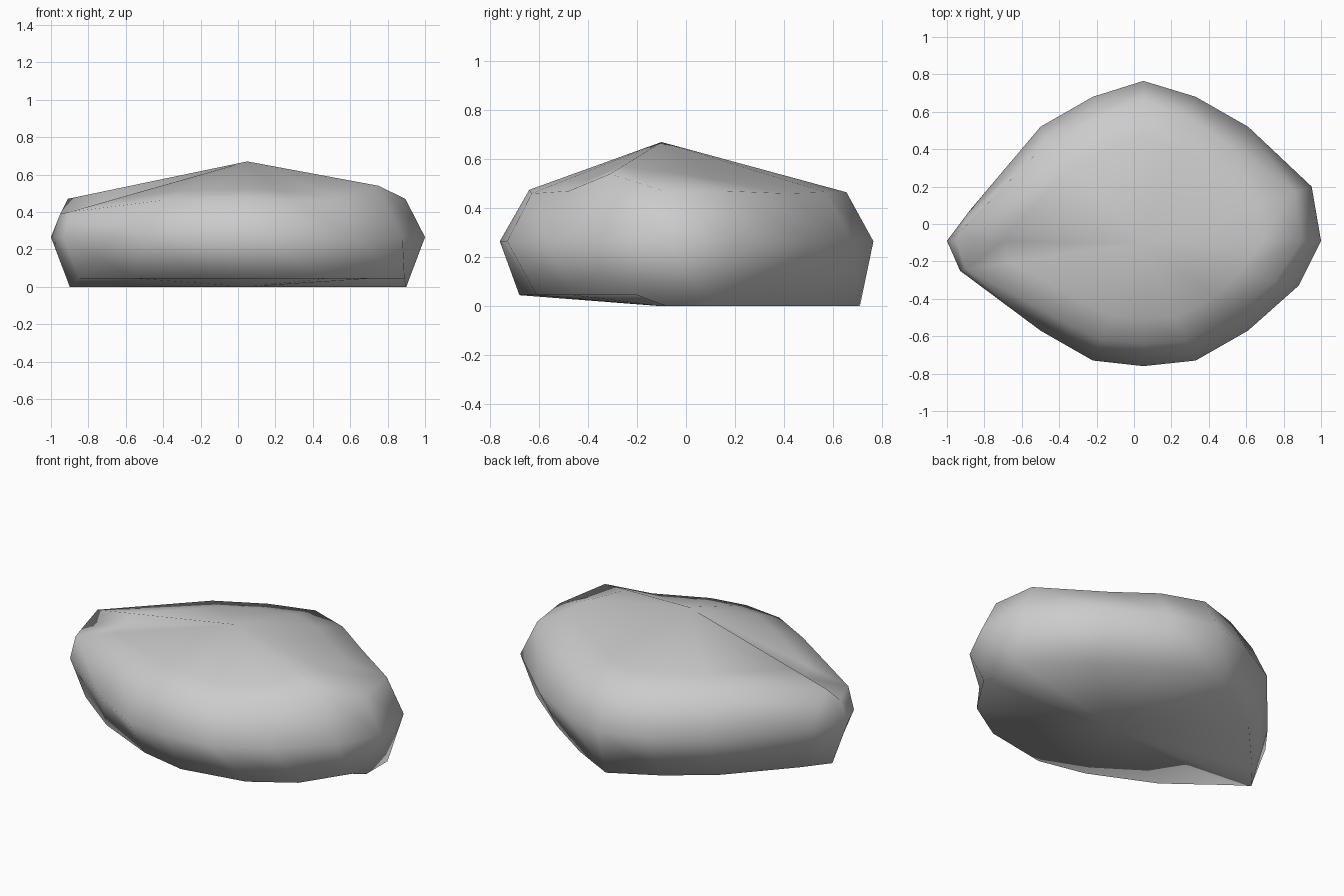
import bpy
import bmesh
from mathutils import Vector

default_cube = bpy.data.objects.get("Cube")
if default_cube:
    bpy.data.objects.remove(default_cube, do_unlink=True)


def flat_material(name, color):
    material = bpy.data.materials.new(name)
    material.diffuse_color = color
    material.use_nodes = True
    shader = next(node for node in material.node_tree.nodes if node.type == "BSDF_PRINCIPLED")
    shader.inputs["Base Color"].default_value = color
    shader.inputs["Roughness"].default_value = 0.9
    return material


def add_ring(bm, points):
    """Add the vertices of one ring and return them in order."""
    return [bm.verts.new(point) for point in points]


def bridge(bm, lower, upper):
    """Join two rings of equal length with quads."""
    count = len(lower)
    for i in range(count):
        j = (i + 1) % count
        bm.faces.new((lower[i], lower[j], upper[j], upper[i]))


def cap(bm, ring, point):
    """Close a ring with a fan of triangles around a point."""
    tip = bm.verts.new(point)
    for i, vert in enumerate(ring):
        bm.faces.new((vert, ring[(i + 1) % len(ring)], tip))


# All rings run clockwise from the -x tip.
# Underside outline
base_outline = [
    (-.9, -.09), (-.79, .05), (-.48, .39), (-.23, .57),
    (.03, .71), (.3, .57), (.58, .38), (.9, .12),
    (.9, -.08), (.89, -.2), (.72, -.46), (.48, -.61),
    (.1, -.68), (-.18, -.62), (-.55, -.45), (-.85, -.22),
]
# Widest outline
girth_outline = [
    (-1, -.09), (-.88, .07), (-.5, .52), (-.22, .68),
    (.05, .765), (.33, .68), (.61, .52), (.95, .2),
    (1, -.09), (.88, -.33), (.61, -.57), (.33, -.73),
    (.05, -.76), (-.22, -.73), (-.5, -.57), (-.93, -.25),
]
# Uneven shoulder where the walls meet the top
shoulder_points = [
    (-.95, -.09, .39), (-.91, -.02, .47), (-.47, .43, .47), (-.2, .57, .47),
    (.05, .655, .465), (.29, .57, .465), (.52, .41, .46), (.86, .17, .47),
    (.895, -.09, .47), (.75, -.31, .54), (.56, -.48, .47), (.28, -.63, .46),
    (.05, -.64, .475), (-.18, -.62, .47), (-.42, -.5, .46), (-.9, -.24, .4),
]
girth_height = .265
lifted_height = .045
peak = Vector((.05, -.1, .67))

bm = bmesh.new()

# Base is flat, with the front edge lifted slightly
base_ring = add_ring(bm, [(x, y, lifted_height if y < -.15 else 0) for x, y in base_outline])
girth_ring = add_ring(bm, [(x, y, girth_height) for x, y in girth_outline])
shoulder_ring = add_ring(bm, shoulder_points)

# Crown lies on the slope from peak to shoulder, with a bump on the +x side
crown_points = [peak.lerp(Vector(point), .75) for point in shoulder_points]
crown_points[8].z += .03
crown_ring = add_ring(bm, crown_points)

rings = [base_ring, girth_ring, shoulder_ring, crown_ring]
for lower, upper in zip(rings, rings[1:]):
    bridge(bm, lower, upper)
cap(bm, crown_ring, peak)
cap(bm, base_ring, (peak.x, peak.y, 0))
bmesh.ops.recalc_face_normals(bm, faces=bm.faces)
for face in bm.faces:
    face.smooth = True

# Boulder object
mesh = bpy.data.meshes.new("boulder")
bm.to_mesh(mesh)
bm.free()
mesh.materials.append(flat_material("stone grey", (.6, .6, .6, 1)))
boulder = bpy.data.objects.new("boulder", mesh)
bpy.context.collection.objects.link(boulder)
